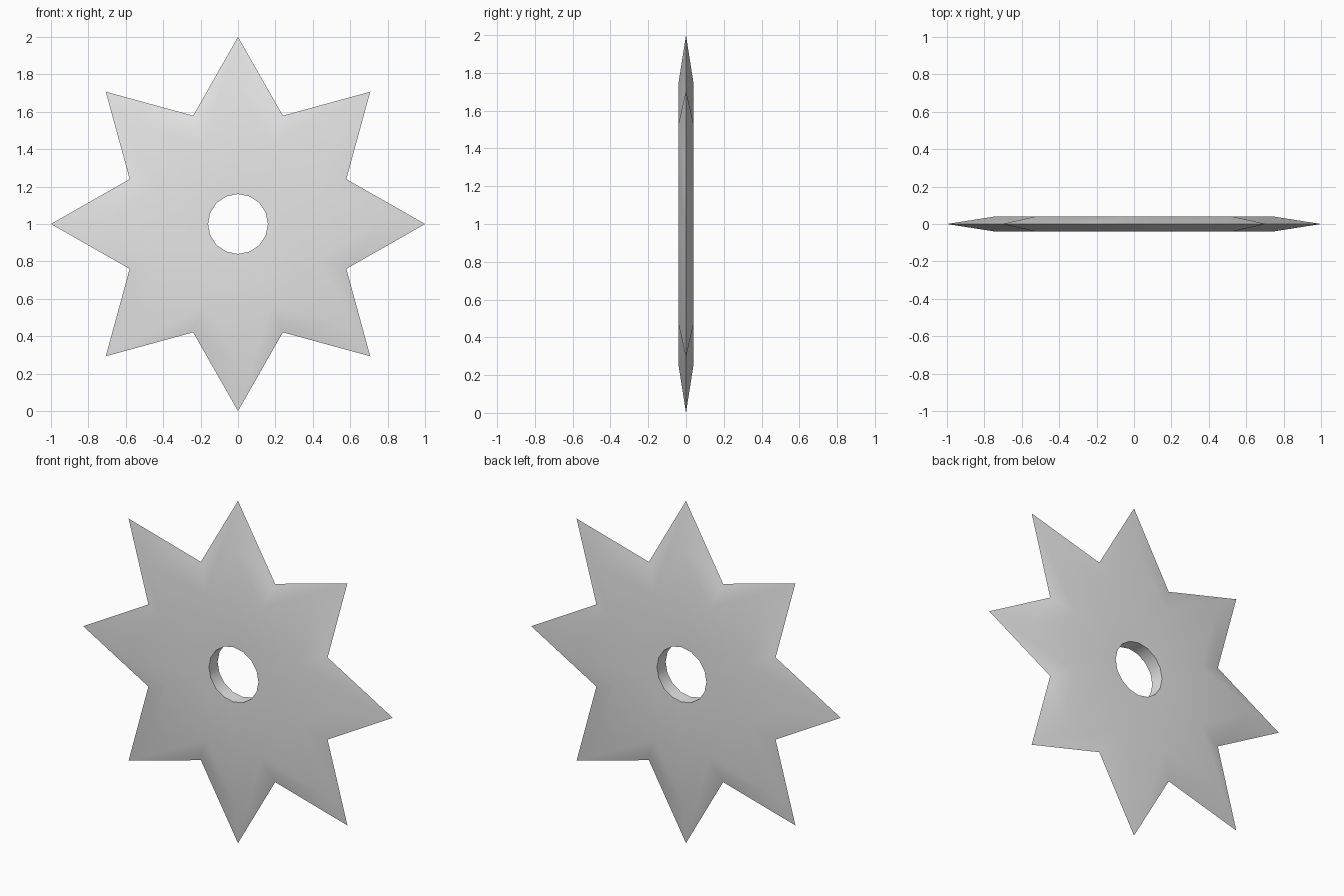
import bpy, bmesh, math

cube = bpy.data.objects.get("Cube")
if cube:
    bpy.data.objects.remove(cube, do_unlink=True)

POINTS = 8
TIP, VALLEY = 1.0, 0.627      # outline radii
INSET = 0.745                 # flat face outline relative to the cutting edge
HOLE = 0.16
HALF = 0.04                   # half thickness

steel = bpy.data.materials.new("steel grey")
steel.use_nodes = True
grey = (0.8, 0.8, 0.8, 1)
steel.diffuse_color = grey
steel.node_tree.nodes["Principled BSDF"].inputs["Base Color"].default_value = grey

bm = bmesh.new()


def ring(r_even, r_odd, y):
    """Closed loop of vertices alternating between two radii."""
    verts = []
    for i in range(2 * POINTS):
        a = math.pi * i / POINTS
        r = r_odd if i % 2 else r_even
        verts.append(bm.verts.new((r * math.sin(a), y, 1 + r * math.cos(a))))
    return verts


# cross-section loops: hole front, flat front, cutting edge, flat back, hole back
loops = [
    ring(HOLE, HOLE, -HALF),
    ring(TIP * INSET, VALLEY * INSET, -HALF),
    ring(TIP, VALLEY, 0),
    ring(TIP * INSET, VALLEY * INSET, HALF),
    ring(HOLE, HOLE, HALF),
]

# bridge each loop to the next, closing through the hole wall
for a, b in zip(loops, loops[1:] + loops[:1]):
    for i in range(2 * POINTS):
        j = (i + 1) % (2 * POINTS)
        bm.faces.new((a[i], a[j], b[j], b[i]))
bmesh.ops.recalc_face_normals(bm, faces=bm.faces)

mesh = bpy.data.meshes.new("star_blade")
bm.to_mesh(mesh)
bm.free()
mesh.materials.append(steel)
blade = bpy.data.objects.new("star_blade", mesh)
bpy.context.collection.objects.link(blade)

# soft bevels, crisp cutting edge and hole rim
bpy.ops.object.select_all(action="DESELECT")
blade.select_set(True)
bpy.context.view_layer.objects.active = blade
bpy.ops.object.shade_smooth_by_angle(angle=math.radians(33))
